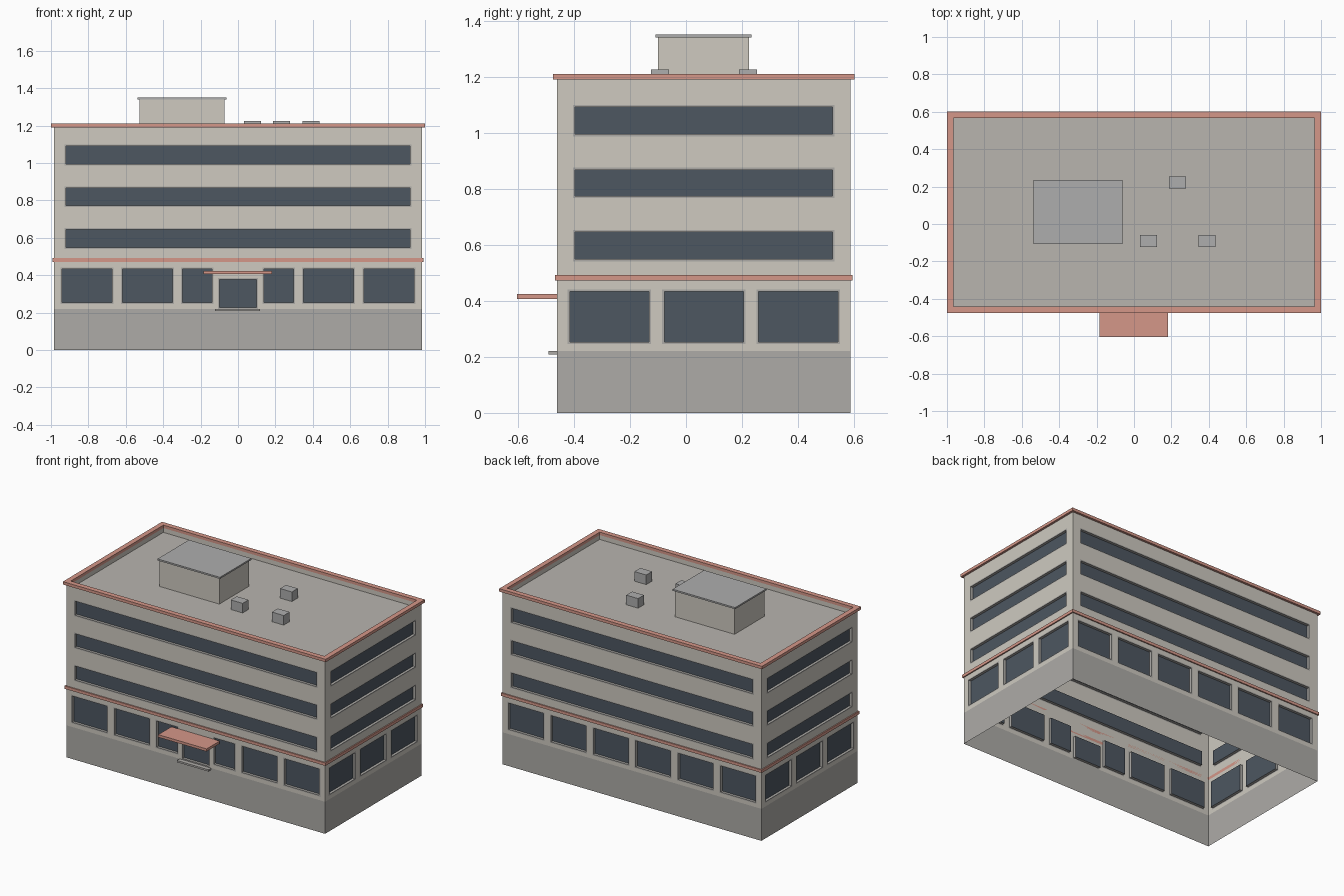
import bpy, bmesh
from mathutils import Vector

if "Cube" in bpy.data.objects:
    bpy.data.objects.remove(bpy.data.objects["Cube"])


def material(name, rgb):
    m = bpy.data.materials.new(name)
    m.diffuse_color = (*rgb, 1)
    m.use_nodes = True
    m.node_tree.nodes["Principled BSDF"].inputs["Base Color"].default_value = m.diffuse_color
    return m


BEIGE = material("beige_wall", (0.62, 0.59, 0.53))
RED = material("red_trim", (0.66, 0.31, 0.25))
GLASS = material("dark_glass", (0.075, 0.095, 0.12))
GREY = material("grey_stone", (0.42, 0.41, 0.39))
ROOF = material("roof_grey", (0.48, 0.46, 0.43))
METAL = material("pale_metal", (0.42, 0.42, 0.42))

X, Y0, Y1 = 0.985, -0.46, 0.587      # wall faces
YC, YH = (Y0 + Y1) / 2, (Y1 - Y0) / 2
BASE, TOP, DECK = 0.22, 1.19, 1.16


def mesh_object(name, polys, mats):
    """polys: list of (corner points, material index)."""
    bm = bmesh.new()
    for pts, mi in polys:
        bm.faces.new([bm.verts.new(p) for p in pts]).material_index = mi
    bmesh.ops.remove_doubles(bm, verts=bm.verts, dist=1e-5)
    me = bpy.data.meshes.new(name)
    bm.to_mesh(me)
    bm.free()
    for m in mats:
        me.materials.append(m)
    ob = bpy.data.objects.new(name, me)
    bpy.context.collection.objects.link(ob)
    return ob


def box(name, x0, x1, y0, y1, z0, z1, mat):
    bm = bmesh.new()
    bmesh.ops.create_cube(bm, size=1)
    for v in bm.verts:
        v.co = ((x0 + x1) / 2 + v.co.x * (x1 - x0),
                (y0 + y1) / 2 + v.co.y * (y1 - y0),
                (z0 + z1) / 2 + v.co.z * (z1 - z0))
    me = bpy.data.meshes.new(name)
    bm.to_mesh(me)
    bm.free()
    me.materials.append(mat)
    ob = bpy.data.objects.new(name, me)
    bpy.context.collection.objects.link(ob)


def rect(grow, z):
    """Footprint corners grown outward by a distance, at height z."""
    x, a, b = X + grow, Y0 - grow, Y1 + grow
    return [Vector(c) for c in ((-x, a, z), (x, a, z), (x, b, z), (-x, b, z))]


def bridge(lo, hi, mi=0):
    """Quads joining two four-corner loops."""
    return [((lo[i], lo[(i + 1) % 4], hi[(i + 1) % 4], hi[i]), mi) for i in range(4)]


def ring(name, outer, inner, z0, z1, mat):
    loops = [rect(outer, z0), rect(outer, z1), rect(inner, z1), rect(inner, z0)]
    polys = [p for i in range(4) for p in bridge(loops[i], loops[(i + 1) % 4])]
    mesh_object(name, polys, [mat])


def wall(side, centre, along, half, openings):
    """Sheet wall with real holes, plus framed recessed panes in each hole."""
    u, up = Vector(along), Vector((0, 0, 1))
    n = u.cross(up)

    def p(a, z, depth=0):
        return Vector(centre) + u * a + up * z - n * depth

    def loop(o, inset, depth):
        a, b, c, d = o[0] + inset, o[1] - inset, o[2] + inset, o[3] - inset
        return [p(a, c, depth), p(b, c, depth), p(b, d, depth), p(a, d, depth)]

    us = sorted({-half, half, *(v for o in openings for v in o[:2])})
    zs = sorted({BASE, TOP, *(v for o in openings for v in o[2:])})
    polys = []
    for a, b in zip(us, us[1:]):
        for c, d in zip(zs, zs[1:]):
            m, k = (a + b) / 2, (c + d) / 2
            if not any(o[0] < m < o[1] and o[2] < k < o[3] for o in openings):
                polys.append(((p(a, c), p(b, c), p(b, d), p(a, d)), 0))
    mesh_object(side + "_wall", polys, [BEIGE])

    polys = []
    for o in openings:
        edge, rim = loop(o, 0, 0), loop(o, 0.008, 0)
        pane = loop(o, 0.008, 0.018)
        polys += bridge(edge, rim) + bridge(rim, pane) + [(pane, 1)]
    mesh_object(side + "_windows", polys, [GREY, GLASS])


# Window layouts: three ribbon rows above, separate shop windows below
ROWS = [(0.541, 0.653), (0.766, 0.875), (0.987, 1.099)]
GROUND = (0.245, 0.441)


def layout(ribbon, count, pitch, half):
    wins = [(-ribbon, ribbon, *r) for r in ROWS]
    for i in range(count):
        c = (i - (count - 1) / 2) * pitch
        wins.append((c - half, c + half, *GROUND))
    return wins


long_side = layout(0.927, 6, 0.323, 0.141)
short_side = layout(0.467, 3, 0.337, 0.149)

# The front swaps the two middle windows for narrow ones around the door
front = [o for o in long_side if abs(o[0] + o[1]) > 0.5 or o[1] > 0.9]
front += [(-0.305, -0.13, *GROUND), (0.13, 0.305, *GROUND), (-0.108, 0.108, BASE, 0.384)]

wall("front", (0, Y0, 0), (1, 0, 0), X, front)
wall("back", (0, Y1, 0), (-1, 0, 0), X, long_side)
wall("right", (X, YC, 0), (0, 1, 0), YH, short_side)
wall("left", (-X, YC, 0), (0, -1, 0), YH, short_side)

# Open-bottomed base
mesh_object("base", bridge(rect(0, 0), rect(0, BASE)), [GREY])

# Red bands, parapet lining and roof deck
ring("floor_band", 0.008, 0, 0.472, 0.492, RED)
ring("parapet_cap", 0.015, -0.02, TOP, 1.21, RED)
mesh_object("parapet_lining", bridge(rect(-0.02, TOP), rect(-0.02, DECK)), [BEIGE])
mesh_object("roof_deck", [(rect(-0.02, DECK), 0)], [ROOF])

# Entrance canopy and door step
box("canopy", -0.185, 0.183, -0.603, Y0, 0.406, 0.424, RED)
box("door_step", -0.122, 0.118, -0.49, Y0, 0.208, 0.22, GREY)

# Rooftop machine room and vents
box("roof_room", -0.527, -0.072, -0.1, 0.225, DECK, 1.339, BEIGE)
box("roof_room_cap", -0.537, -0.062, -0.108, 0.234, 1.339, 1.35, METAL)
for i, (x, y) in enumerate([(0.077, -0.092), (0.232, 0.222), (0.39, -0.092)]):
    box(f"roof_vent_{i + 1}", x - 0.045, x + 0.045, y - 0.032, y + 0.032, DECK, 1.226, METAL)
